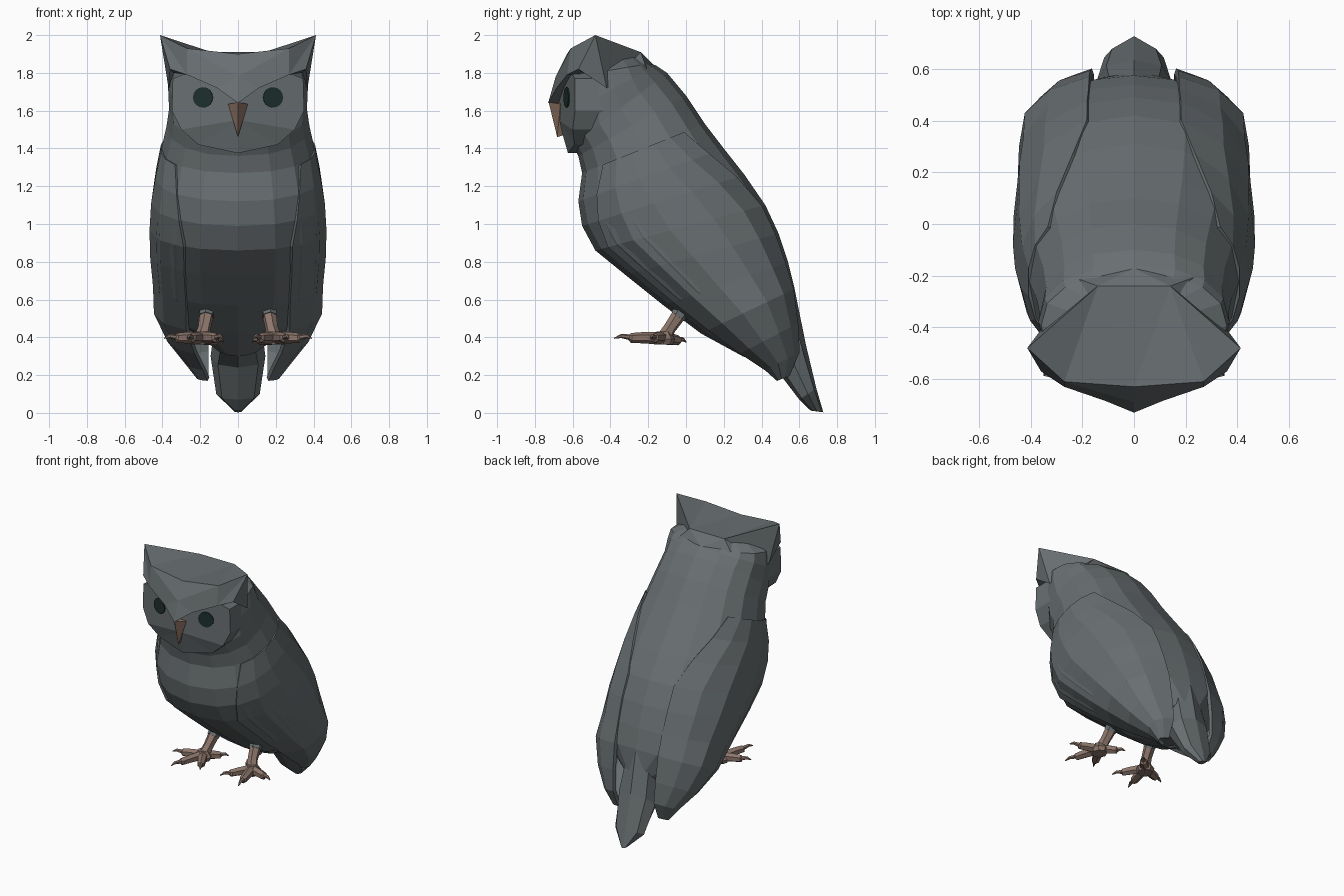
import bpy, bmesh, math
from mathutils import Vector

if "Cube" in bpy.data.objects:
    bpy.data.objects.remove(bpy.data.objects["Cube"])


def material(name, rgb):
    m = bpy.data.materials.new(name)
    m.diffuse_color = (*rgb, 1)
    m.use_nodes = True
    m.node_tree.nodes["Principled BSDF"].inputs["Base Color"].default_value = m.diffuse_color
    return m


GREY = material("feather grey", (0.14, 0.16, 0.167))
DARK = material("eye dark green", (0.012, 0.028, 0.027))
SKIN = material("foot brown", (0.27, 0.185, 0.15))
HORN = material("beak brown", (0.25, 0.16, 0.115))


def make(name, verts, faces, mat, mirror=False):
    """Mesh object from points and faces, optionally mirrored over x = 0."""
    bm = bmesh.new()
    for s in ((1, -1) if mirror else (1,)):
        vs = [bm.verts.new((p[0] * s, p[1], p[2])) for p in verts]
        for f in faces:
            bm.faces.new([vs[i] for i in f])
    bmesh.ops.remove_doubles(bm, verts=bm.verts, dist=0.0005)
    bmesh.ops.recalc_face_normals(bm, faces=bm.faces)
    me = bpy.data.meshes.new(name)
    bm.to_mesh(me)
    bm.free()
    me.materials.append(mat)
    ob = bpy.data.objects.new(name, me)
    bpy.context.collection.objects.link(ob)
    return ob


def skin(name, rings, mat, closed=True, mirror=False):
    """Bridge equal rings of points; closed rings get end caps."""
    n = len(rings[0])
    verts = [p for r in rings for p in r]
    faces = [(i * n + j, i * n + (j + 1) % n, (i + 1) * n + (j + 1) % n, (i + 1) * n + j)
             for i in range(len(rings) - 1) for j in range(n if closed else n - 1)]
    if closed:
        faces += [tuple(range(n)), tuple(range(len(verts) - n, len(verts)))]
    return make(name, verts, faces, mat, mirror)


def tilted(ring, angles, grow=1.0, e=0.88):
    """Rounded section between a front point and a back point (y, z)."""
    fy, fz, by, bz, w = ring
    out = []
    for a in angles:
        c, s = math.cos(a), math.sin(a)
        u = math.copysign(abs(s) ** e, s) * grow
        x = math.copysign(abs(c) ** e, c) * w * grow
        out.append((x, (fy + by) / 2 + u * (by - fy) / 2, (fz + bz) / 2 + u * (bz - fz) / 2))
    return out


def circle(n):
    return [-math.pi / 2 + 2 * math.pi * i / n for i in range(n)]


def tube(name, pts, radii, mat, n=6):
    """Tapered limb along a path, made for both sides."""
    pts = [Vector(p) for p in pts]
    rings = []
    for i, p in enumerate(pts):
        d = (pts[min(i + 1, len(pts) - 1)] - pts[max(i - 1, 0)]).normalized()
        a = d.cross(Vector((0, 0, 1)))
        a = a.normalized() if a.length > 0.05 else Vector((1, 0, 0))
        b = a.cross(d)
        rings.append([p + radii[i] * (math.cos(t) * a + math.sin(t) * b) for t in circle(n)])
    return skin(name, rings, mat, mirror=True)


# Body and head: tilted sections (front y, front z, back y, back z, half width)
body = [
    (0.30, 0.30, 0.59, 0.50, 0.14),
    (0.08, 0.42, 0.575, 0.66, 0.36),
    (-0.12, 0.57, 0.54, 0.80, 0.445),
    (-0.32, 0.73, 0.49, 0.95, 0.46),
    (-0.48, 0.86, 0.42, 1.10, 0.463),
    (-0.55, 0.99, 0.31, 1.26, 0.455),
    (-0.57, 1.12, 0.20, 1.40, 0.435),
    (-0.55, 1.27, 0.10, 1.53, 0.405),
    (-0.57, 1.36, 0.00, 1.68, 0.378),
    (-0.60, 1.42, -0.10, 1.80, 0.365),
    (-0.60, 1.60, -0.16, 1.84, 0.37),
    (-0.60, 1.78, -0.19, 1.85, 0.36),
    (-0.60, 1.86, -0.24, 1.89, 0.25),
]
skin("body", [tilted(r, circle(16)) for r in body], GREY)

# Tail
tail = [
    (0.30, 0.30, 0.57, 0.68, 0.12),
    (0.47, 0.24, 0.635, 0.36, 0.145),
    (0.60, 0.07, 0.69, 0.13, 0.115),
    (0.66, 0.012, 0.727, 0.003, 0.02),
]
skin("tail", [tilted(r, circle(8)) for r in tail], GREY)

# Wings: shells hugging the sides, running free at the tips
low = [
    (0.47, 0.165, 0.56, 0.20, 0.215),
    (0.40, 0.215, 0.615, 0.33, 0.28),
    (0.26, 0.30, 0.605, 0.48, 0.37),
    (0.08, 0.42, 0.58, 0.66, 0.44),
]
span = [(-45, 45), (-52, 58), (-55, 66)] + [(-55, 70)] * 4 + [(-50, 62), (-45, 50), (-38, 38)]
rows = []
for ring, (a0, a1) in zip(low + body[2:8], span):
    angles = [math.radians(a0 + (a1 - a0) * i / 5) for i in range(6)]
    rows.append(tilted(ring, angles, 1.015))
wing = skin("wings", rows, GREY, closed=False, mirror=True)
mod = wing.modifiers.new("thickness", "SOLIDIFY")
mod.thickness = 0.025

# Facial disc: one flat half-plane per side, with a rim running back into the head
outline = [(0, 1.375), (0.21, 1.42), (0.30, 1.50), (0.35, 1.60),
           (0.345, 1.77), (0.27, 1.80), (0.11, 1.72), (0, 1.64)]


def disc_y(x, z):
    return -0.675 + 0.25 * x + 0.4 * max(0, 1.5 - z)


n = len(outline)
verts = [(x, disc_y(x, z), z) for x, z in outline]
verts += [(x, y + 0.16, z) for x, y, z in verts] + [(0, -0.675, 1.55)]
faces = [(2 * n, i, i + 1) for i in range(n - 1)]
faces += [(i, i + 1, n + i + 1, n + i) for i in range(n - 1)]
make("face_disc", verts, faces, GREY, mirror=True)

# Eyes: thin plates lying on the disc
for s in (1, -1):
    bpy.ops.mesh.primitive_cylinder_add(vertices=16, radius=0.054, depth=0.008)
    eye = bpy.context.object
    eye.name = "eye"
    normal = Vector((0.25 * s, -1, 0)).normalized()
    eye.rotation_euler = normal.to_track_quat("Z", "Y").to_euler()
    eye.location = Vector((0.185 * s, disc_y(0.185, 1.67), 1.67)) + normal * 0.003
    eye.data.materials.append(DARK)

# Crown with ear tufts and overhanging brow
crown = [
    (0, -0.24, 1.91), (0.14, -0.24, 1.91), (0.413, -0.48, 2.0), (0.27, -0.61, 1.93),
    (0, -0.63, 1.90), (0, -0.69, 1.78), (0, -0.73, 1.64), (0.11, -0.685, 1.72),
    (0.27, -0.63, 1.79), (0.36, -0.57, 1.82), (0.368, -0.42, 1.72), (0.25, -0.20, 1.80),
    (0, -0.17, 1.84), (0, -0.62, 1.64), (0.11, -0.60, 1.72), (0.27, -0.55, 1.80),
    (0.34, -0.50, 1.80),
]
faces = [(0, 1, 4), (1, 3, 4), (1, 2, 3), (4, 3, 5), (3, 8, 7, 5), (5, 7, 6),
         (3, 2, 8), (2, 9, 8), (2, 10, 9), (1, 11, 10), (1, 10, 2), (0, 12, 1), (1, 12, 11),
         (6, 7, 14, 13), (7, 8, 15, 14), (8, 9, 16, 15), (9, 10, 16)]
make("crown_and_ear_tufts", crown, faces, GREY, mirror=True)

# Beak
beak = [(0, -0.727, 1.645), (0.052, -0.665, 1.635), (0, -0.682, 1.46),
        (0, -0.64, 1.645), (0, -0.65, 1.47)]
make("beak", beak, [(0, 1, 2), (0, 3, 1), (1, 4, 2), (1, 3, 4)], HORN, mirror=True)

# Legs: feathered top and bare shank
tube("leg_feathers", [(0.16, 0.01, 0.58), (0.168, -0.045, 0.51)], (0.045, 0.041), GREY)
tube("shank", [(0.167, -0.04, 0.515), (0.178, -0.085, 0.45), (0.19, -0.115, 0.40)],
     (0.038, 0.034, 0.04), SKIN)

# Feet: pad and four clawed toes
pad = (0.195, -0.12, 0.395)
tube("foot_pad", [(0.195, -0.12, 0.362), (0.195, -0.12, 0.39), (0.195, -0.12, 0.43)],
     (0.05, 0.062, 0.035), SKIN, 8)
for tip in [(0.39, -0.19, 0.395), (0.27, -0.38, 0.395), (0.08, -0.32, 0.395), (0.075, 0.0, 0.375)]:
    a, b = Vector(pad), Vector(tip)
    path = [a.lerp(b, t) + Vector((0, 0, h)) for t, h in
            ((0, 0), (0.4, 0.003), (0.66, 0.002), (0.7, 0.006), (0.86, 0.012), (1, 0))]
    tube("toe", path, (0.034, 0.03, 0.026, 0.015, 0.011, 0.003), SKIN)
